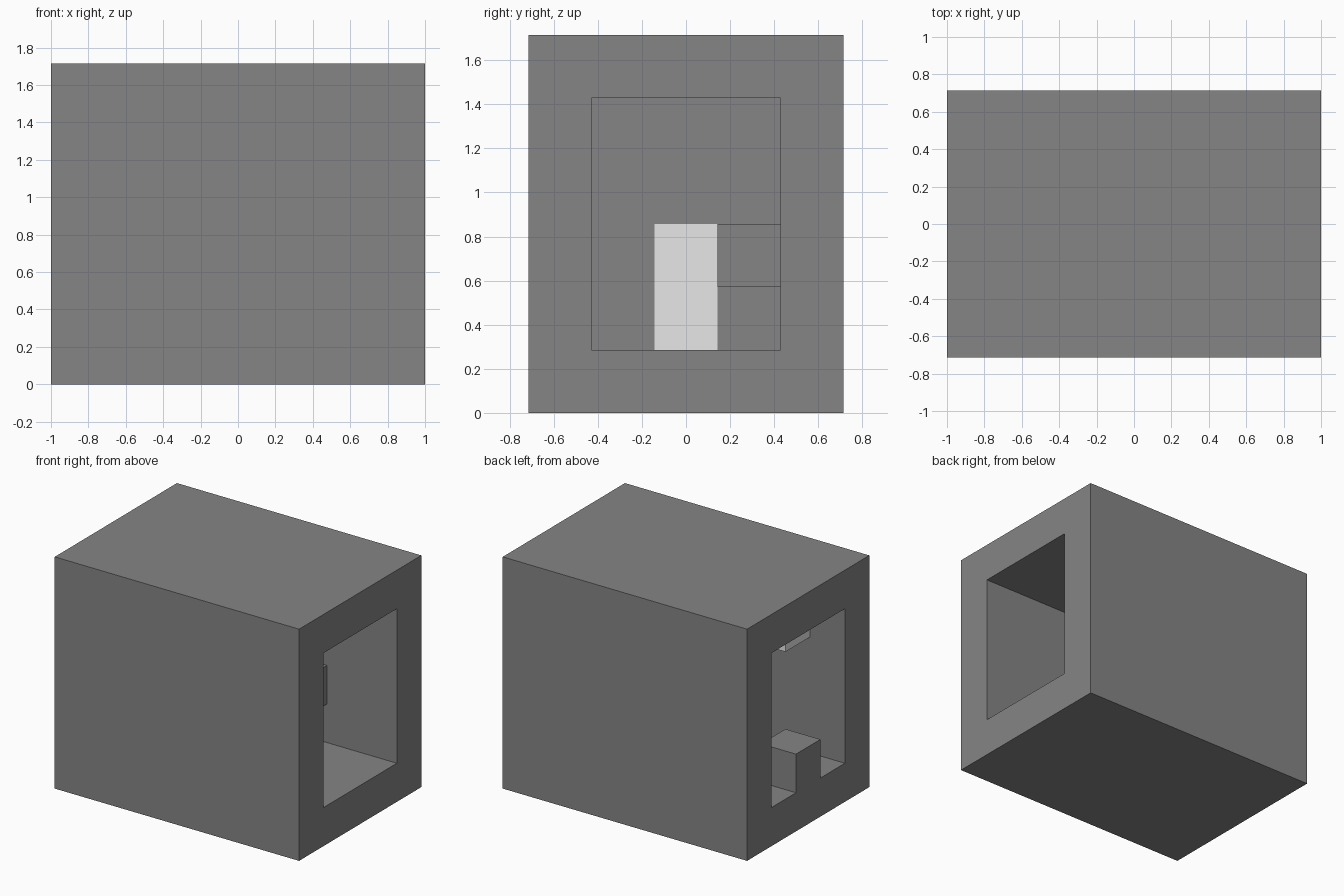
import bpy, bmesh

old = bpy.data.objects.get("Cube")
if old:
    bpy.data.objects.remove(old, do_unlink=True)

U = 2 / 7  # one block of the modelling grid


def material(name, value):
    mat = bpy.data.materials.new(name)
    mat.use_nodes = True
    color = (value, value, value, 1)
    mat.diffuse_color = color
    mat.node_tree.nodes["Principled BSDF"].inputs["Base Color"].default_value = color
    return mat


stone = material("dark grey", 0.235)
pale = material("pale grey", 0.8)


def finish(name, bm, mat):
    bmesh.ops.recalc_face_normals(bm, faces=bm.faces)
    mesh = bpy.data.meshes.new(name)
    bm.to_mesh(mesh)
    bm.free()
    mesh.materials.append(mat)
    obj = bpy.data.objects.new(name, mesh)
    bpy.context.collection.objects.link(obj)
    return obj


def box(name, lo, hi, mat, grow_x=0.0):
    """Box between two corners in grid blocks, optionally proud along x."""
    bm = bmesh.new()
    bmesh.ops.create_cube(bm, size=1)
    for v in bm.verts:
        for i in range(3):
            v.co[i] = (hi[i] if v.co[i] > 0 else lo[i]) * U
        v.co.x += grow_x if v.co.x > 0 else -grow_x
    return finish(name, bm, mat)


def shell(name, mat):
    """Rectangular tube along x, with one-block-thick walls."""
    bm = bmesh.new()

    def ring(x, y, z0, z1):
        return [bm.verts.new((x * U, a * U, b * U))
                for a, b in ((-y, z0), (y, z0), (y, z1), (-y, z1))]

    rings = [ring(-3.5, 2.5, 0, 6), ring(3.5, 2.5, 0, 6),
             ring(3.5, 1.5, 1, 5), ring(-3.5, 1.5, 1, 5)]
    for a, b in zip(rings, rings[1:] + rings[:1]):
        for i in range(4):
            j = (i + 1) % 4
            bm.faces.new((a[i], a[j], b[j], b[i]))
    return finish(name, bm, mat)


# Outer room, open at both ends, with a wall across the middle
shell("outer_walls", stone)
box("dividing_wall", (-0.5, -1.5, 1), (0.5, 1.5, 5), stone)

# Door set into the dividing wall, and the shelf block beside it
box("door", (-0.5, -0.5, 1), (0.5, 0.5, 3), pale, grow_x=0.004)
box("shelf_block", (0.5, 0.5, 2), (1.5, 1.5, 3), stone)

# Step in the far opening and the lamp in the ceiling corner
box("step_block", (-3.5, -0.5, 1), (-2.5, 0.5, 2), stone)
box("ceiling_lamp", (-2.5, -1.5, 4), (-1.5, -0.5, 5), pale)
